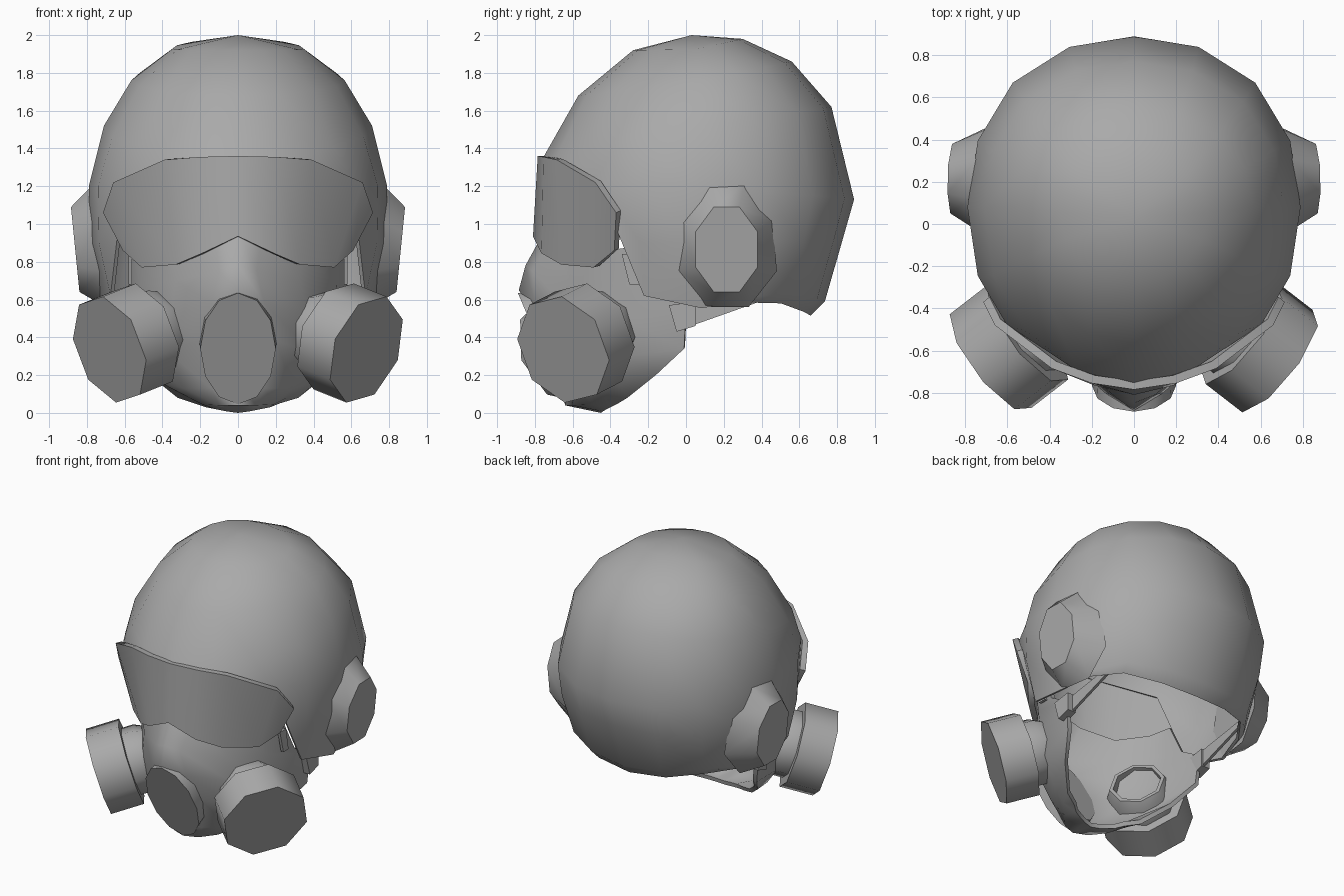
import bpy, bmesh, math
from mathutils import Vector

if "Cube" in bpy.data.objects:
    bpy.data.objects.remove(bpy.data.objects["Cube"])

grey = bpy.data.materials.new("matte_grey")
grey.diffuse_color = (0.4, 0.4, 0.4, 1)
grey.use_nodes = True
grey.node_tree.nodes["Principled BSDF"].inputs["Base Color"].default_value = grey.diffuse_color


def finish(name, verts, faces, thickness=0, center=None, angle=40):
    """Make a mesh part, face it outwards, thicken it and smooth it."""
    bm = bmesh.new()
    vs = [bm.verts.new(v) for v in verts]
    for f in faces:
        bm.faces.new([vs[i] for i in f])
    bmesh.ops.remove_doubles(bm, verts=bm.verts, dist=0.0005)
    bmesh.ops.recalc_face_normals(bm, faces=bm.faces)
    if center:
        c = Vector(center)
        if sum(f.normal.dot(f.calc_center_median() - c) for f in bm.faces) < 0:
            bmesh.ops.reverse_faces(bm, faces=bm.faces)
    me = bpy.data.meshes.new(name)
    bm.to_mesh(me)
    bm.free()
    me.materials.append(grey)
    ob = bpy.data.objects.new(name, me)
    bpy.context.collection.objects.link(ob)
    bpy.ops.object.select_all(action='DESELECT')
    bpy.context.view_layer.objects.active = ob
    ob.select_set(True)
    if thickness:
        mod = ob.modifiers.new("shell", 'SOLIDIFY')
        mod.thickness = thickness
        mod.offset = -1
        bpy.ops.object.modifier_apply(modifier=mod.name)
    bpy.ops.object.shade_smooth_by_angle(angle=math.radians(angle))
    # flat end caps keep a crisp outline
    caps = {k for p in ob.data.polygons if len(p.vertices) >= 8 for k in p.edge_keys}
    for e in ob.data.edges:
        if e.key in caps:
            e.use_edge_sharp = True
    return ob


def grid_faces(rows, cols, closed=False):
    n = cols if closed else cols - 1
    return [(r * cols + c, r * cols + (c + 1) % cols,
             (r + 1) * cols + (c + 1) % cols, (r + 1) * cols + c)
            for r in range(rows - 1) for c in range(n)]


def mirrored_rows(rows):
    """Rows run from the centre line outwards; add the other half."""
    out = []
    for row in rows:
        out += [(-x, y, z) for x, y, z in reversed(row[1:])] + list(row)
    return out


def loft(name, rings, angle=40):
    """Closed solid through rings of equal point count."""
    n, k = len(rings[0]), len(rings)
    faces = grid_faces(k, n, True)
    faces += [tuple(range(n)), tuple(range((k - 1) * n, k * n))]
    return finish(name, [p for r in rings for p in r], faces, angle=angle)


# helmet dome: half width, side z, front y, front z, back y, back z
levels = [(0.0, 2.0, 0.03, 2.0, 0.03, 2.0),
          (0.35, 1.925, -0.28, 1.92, 0.30, 1.98),
          (0.565, 1.76, -0.57, 1.68, 0.56, 1.86),
          (0.71, 1.52, -0.76, 1.36, 0.77, 1.62),
          (0.79, 1.2, -0.76, 1.2, 0.89, 1.13),
          (0.785, 0.9, -0.74, 0.9, 0.83, 0.92),
          (0.72, 0.56, -0.70, 0.6, 0.735, 0.59),
          (0.70, 0.54, -0.70, 0.6, 0.66, 0.515)]
last_level = [3, 3, 4, 6, 6, 7, 7, 7, 7]       # face opening cuts front columns
rim_z = {3: 0.62, 4: 0.555, 5: 0.585, 6: 0.58, 7: 0.535, 8: 0.515}
rows = []
for k in range(len(levels)):
    row = []
    for c in range(9):
        lv = min(k, last_level[c])
        a, zs, yf, zf, yb, zb = levels[lv]
        t = math.pi * c / 8
        s, co = math.sin(t), math.cos(t)
        mid = 0.03 + 0.05 * min(lv, 2) / 2
        full = 1 + 0.03 * math.sin(2 * t) ** 2 if lv > 2 and c > 2 else 1
        y = mid + ((yf - mid) * co if co > 0 else (mid - yb) * co) * full
        z = zs + ((zf if co > 0 else zb) - zs) * abs(co)
        if lv == last_level[c] and c > 2:
            z = rim_z[c]
        elif lv == 6:
            z = rim_z[c] + 0.075 * abs(co)
        if lv == 3 and c < 2:
            z = 1.345 - 0.01 * c
        x = a * s * full
        if c == 2 and lv == 4:                 # tuck the rim under the visor
            x, y, z = 0.605, -0.475, 1.23
        row.append((x, y, z))
    rows.append(row)
pts = mirrored_rows(rows)
faces = []
for f in grid_faces(len(rows), 17):            # drop collapsed corners
    uniq = []
    for i in f:
        if all((Vector(pts[i]) - Vector(pts[j])).length > 0.0005 for j in uniq):
            uniq.append(i)
    if len(uniq) > 2:
        faces.append(uniq)
finish("helmet_shell", pts, faces, 0.02, (0, 0.05, 1.0))

# wraparound visor
visor = [[(0, -0.785, 1.36), (0.2, -0.755, 1.355), (0.39, -0.685, 1.34),
          (0.66, -0.48, 1.22), (0.715, -0.37, 1.06)],
         [(0, -0.81, 0.935), (0.19, -0.765, 0.845), (0.33, -0.66, 0.785),
          (0.51, -0.49, 0.77), (0.61, -0.38, 0.86)]]
finish("visor", mirrored_rows(visor), grid_faces(2, 9), 0.04, (0, 0, 1.1), 50)

# face mask, from nose bridge to chin
mask = [[(0, -0.74, 0.98), (0.12, -0.71, 0.92), (0.34, -0.60, 0.85), (0.50, -0.42, 0.86), (0.56, -0.27, 0.88)],
        [(0, -0.85, 0.78), (0.10, -0.81, 0.75), (0.33, -0.62, 0.70), (0.52, -0.38, 0.68), (0.58, -0.17, 0.66)],
        [(0, -0.885, 0.65), (0.14, -0.80, 0.58), (0.36, -0.60, 0.52), (0.53, -0.34, 0.50), (0.59, 0.0, 0.56)],
        [(0, -0.72, 0.38), (0.20, -0.71, 0.38), (0.38, -0.56, 0.33), (0.52, -0.32, 0.30), (0.57, -0.01, 0.34)],
        [(0, -0.63, 0.14), (0.14, -0.62, 0.13), (0.29, -0.52, 0.13), (0.41, -0.36, 0.16), (0.47, -0.16, 0.20)],
        [(0, -0.64, 0.04), (0.10, -0.60, 0.04), (0.19, -0.50, 0.045), (0.26, -0.43, 0.08), (0.32, -0.31, 0.08)],
        [(0, -0.45, 0.0), (0.06, -0.44, 0.008), (0.12, -0.42, 0.02), (0.17, -0.40, 0.03), (0.22, -0.36, 0.05)]]
finish("face_mask", mirrored_rows(mask), grid_faces(7, 9), 0.03, (0, -0.2, 0.5), 60)


# oval outlet on the front of the mask, leaning forward at the top
def oval(w, h, push):
    up = Vector((0, -0.25, 0.59)).normalized()
    back = Vector((0, 0.59, 0.25)).normalized()
    c = Vector((0, -0.765, 0.34)) + back * push
    return [c + Vector((w * math.sin(t), 0, 0)) + up * (h * math.cos(t))
            for t in (math.tau * i / 12 for i in range(12))]


loft("front_outlet", [oval(0.2, 0.32, 0), oval(0.205, 0.29, 0.1)], 40)

for side, label in ((-1, "left"), (1, "right")):
    # ear cups: long octagons tapering outwards, base follows the helmet
    def ear_ring(hy, hz, zc, x0, wrap, flare):
        ring = []
        for i in range(8):
            t = math.tau * (i + 0.5) / 8
            z = zc + hz * math.sin(t) * 1.08
            y = 0.215 + hy * math.cos(t) * 1.08 * (1 - flare * math.sin(t))
            x = x0 + 0.1 * (z - zc) - wrap * max(0, y - 0.215)
            ring.append((side * x, y, z))
        return ring
    loft(label + "_ear_cup", [ear_ring(0.255, 0.325, 0.885, 0.735, 0.28, 0.12),
                              ear_ring(0.165, 0.225, 0.865, 0.862, 0.05, 0)], 60)

    # filter canisters and their hollow necks
    axis = Vector((side * 0.75, -0.58, -0.30)).normalized()
    u = axis.cross(Vector((0, 0, 1))).normalized()
    v = u.cross(axis)
    face_center = Vector((side * 0.68, -0.65, 0.335))

    def ring(r, depth):
        c = face_center - axis * depth
        return [c + u * (r * math.cos(t)) + v * (r * math.sin(t))
                for t in (math.tau * (i + 0.25) / 8 for i in range(8))]
    loft(label + "_filter", [ring(0.3, 0), ring(0.3, 0.23)], 46)
    loft(label + "_filter_neck", [ring(0.235, 0.2), ring(0.235, 0.31), ring(0.19, 0.41),
                                  ring(0.165, 0.41), ring(0.165, 0.32)], 46)

    # strap buckle, rear strap and upper strap as flat side plates
    def plate(name, yz, x0, x1):
        loft(name, [[(side * x, y, z) for y, z in yz] for x in (x0, x1)], 30)
    plate(label + "_buckle", [(-0.09, 0.57), (0.05, 0.59), (0.05, 0.46), (-0.05, 0.43)], 0.55, 0.62)
    plate(label + "_rear_strap", [(0.04, 0.58), (0.42, 0.64), (0.45, 0.61), (0.04, 0.465)], 0.56, 0.58)
    plate(label + "_upper_strap", [(-0.34, 0.84), (-0.27, 0.84), (-0.24, 0.68), (-0.30, 0.68)], 0.56, 0.58)
